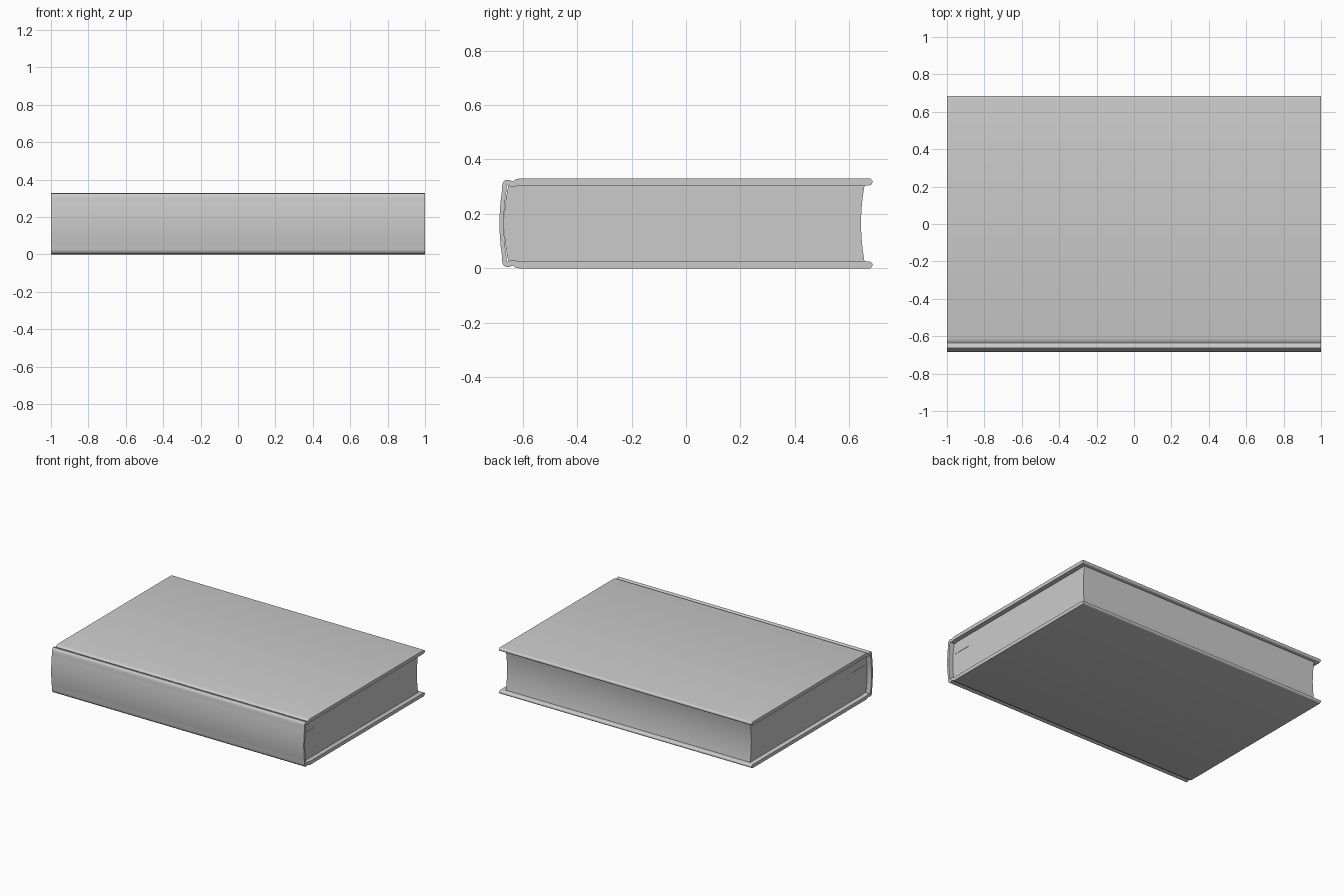
import bpy, bmesh, math

if "Cube" in bpy.data.objects:
    bpy.data.objects.remove(bpy.data.objects["Cube"])

H = 0.33  # total book thickness


def ribbon(name, a, b, half_x):
    """Solid swept along x whose cross-section is the strip between (y, z) lines a and b."""
    bm = bmesh.new()
    rows = [[[bm.verts.new((x, y, z)) for y, z in line] for line in (a, b)]
            for x in (-half_x, half_x)]
    (la, lb), (ra, rb) = rows
    n = len(a)
    for i in range(n - 1):
        j = i + 1
        for p, q in ((la, lb), (ra, rb), (la, ra), (lb, rb)):
            bm.faces.new((p[i], p[j], q[j], q[i]))
    for k in (0, n - 1):
        bm.faces.new((la[k], lb[k], rb[k], ra[k]))
    bmesh.ops.recalc_face_normals(bm, faces=bm.faces)
    me = bpy.data.meshes.new(name)
    bm.to_mesh(me)
    bm.free()
    ob = bpy.data.objects.new(name, me)
    bpy.context.collection.objects.link(ob)
    bpy.context.view_layer.objects.active = ob
    ob.select_set(True)
    bpy.ops.object.shade_smooth_by_angle(angle=math.radians(35))
    ob.select_set(False)
    return ob


def bow(z, depth, half):
    """Bulge that is full at mid height and zero at +-half from it."""
    return depth * (1 - ((z - H / 2) / half) ** 2)


# Cover: centre line (y, z, half thickness) from rounded fore edge to the spine
r = 0.0125
top = [(0.6725 + r * math.sin(t), H - r, r * math.cos(t))
       for t in (math.radians(d) for d in (84, 70, 55, 40, 20, 0))]
top += [(-0.612, H - r, r), (-0.622, 0.3155, 0.0120), (-0.630, 0.3110, 0.0105),
        (-0.638, 0.3095, 0.0100), (-0.646, 0.3120, 0.0100), (-0.653, 0.3160, 0.0100),
        (-0.659, 0.3165, 0.0095), (-0.664, 0.3120, 0.0090), (-0.6665, 0.3040, 0.0085)]
spine = []
for i in range(1, 16):
    z = 0.304 + (H - 0.608) * i / 16
    spine.append((-0.6645 - bow(z, 0.0125, 0.139), z, 0.008))
spine = [(min(y, -0.6665), z, t) for y, z, t in spine]
path = top + spine + [(y, H - z, t) for y, z, t in reversed(top)]
outer, inner = [], []
for i, (y, z, t) in enumerate(path):
    p, q = path[max(i - 1, 0)], path[min(i + 1, len(path) - 1)]
    dy, dz = q[0] - p[0], q[1] - p[1]
    d = math.hypot(dy, dz)
    ny, nz = dz / d * t, -dy / d * t
    outer.append((y + ny, z + nz))
    inner.append((y - ny, z - nz))
ribbon("cover", outer, inner, 1.0)

# Page block: rounded back, hollow fore edge
zs = [0.024 + (H - 0.048) * i / 20 for i in range(21)]
back = [(-0.652 - bow(z, 0.016, 0.141), z) for z in zs]
fore = [(0.656 - bow(z, 0.013, 0.141), z) for z in zs]
ribbon("page_block", back, fore, 0.967)

# Thin loose leaf showing as a line at both ends of the block
ribbon("loose_leaf", [(-0.64, 0.221), (-0.51, 0.221)], [(-0.64, 0.225), (-0.51, 0.225)], 0.969)
